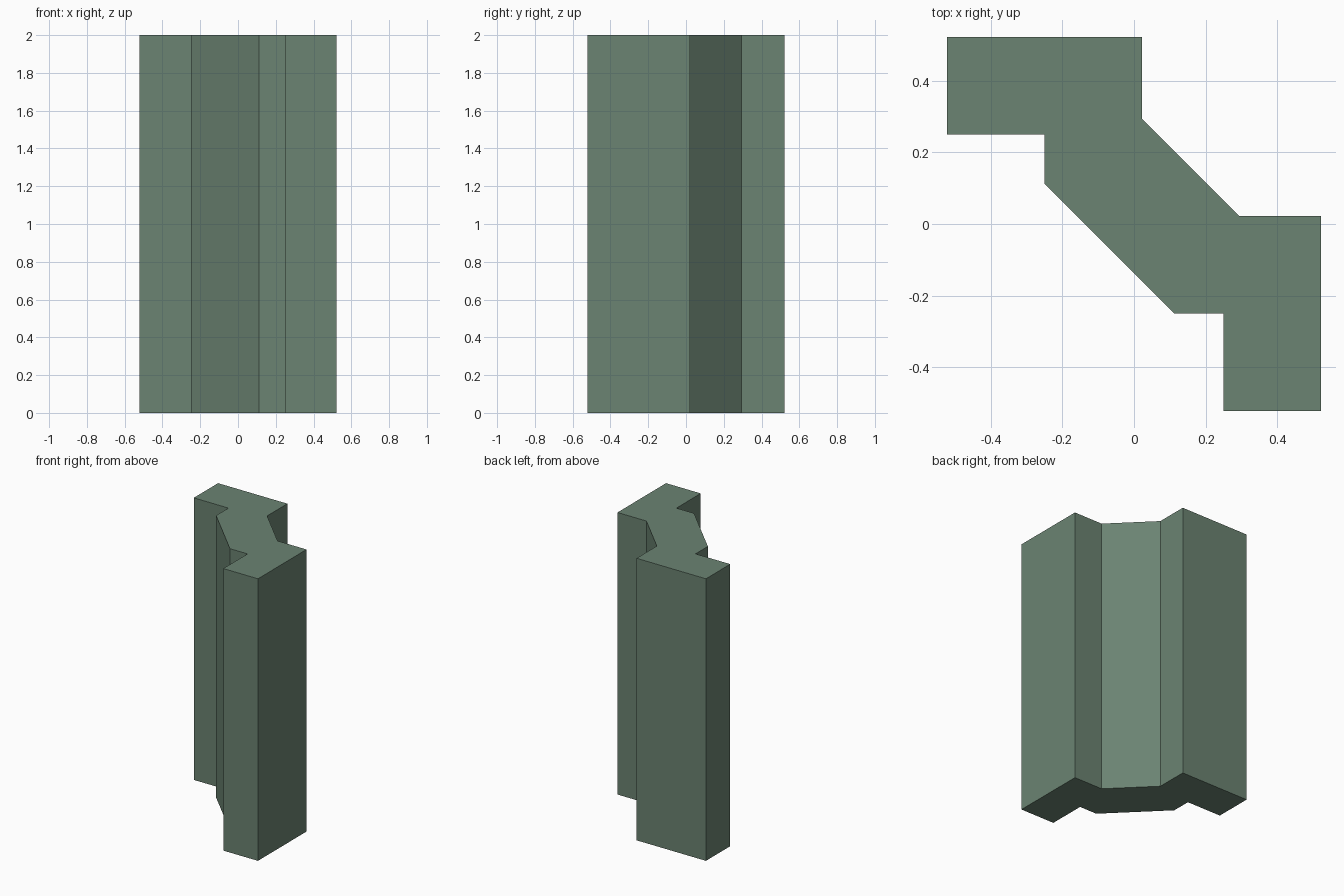
import bpy
import bmesh

HEIGHT = 2.0

cube = bpy.data.objects.get("Cube")
if cube:
    bpy.data.objects.remove(cube, do_unlink=True)

# Single muted green
color = (0.147, 0.227, 0.168, 1.0)
green = bpy.data.materials.new("muted_green")
green.use_nodes = True
green.diffuse_color = color
bsdf = next(n for n in green.node_tree.nodes if n.type == 'BSDF_PRINCIPLED')
bsdf.inputs["Base Color"].default_value = color
bsdf.inputs["Roughness"].default_value = 0.8

# Half of the plan outline; the other half mirrors it across the x = y diagonal
half = [(0.295, 0.022), (0.522, 0.022), (0.522, -0.522),
        (0.25, -0.522), (0.25, -0.25), (0.112, -0.25)]
outline = half + [(y, x) for x, y in reversed(half)]

# Extrude the plan into the corner wall
bm = bmesh.new()
base = bm.faces.new([bm.verts.new((x, y, 0)) for x, y in outline])
extruded = bmesh.ops.extrude_face_region(bm, geom=[base], use_keep_orig=True)
top_verts = [v for v in extruded["geom"] if isinstance(v, bmesh.types.BMVert)]
bmesh.ops.translate(bm, verts=top_verts, vec=(0, 0, HEIGHT))
bmesh.ops.recalc_face_normals(bm, faces=bm.faces)

mesh = bpy.data.meshes.new("corner_wall")
bm.to_mesh(mesh)
bm.free()
mesh.materials.append(green)
wall = bpy.data.objects.new("corner_wall", mesh)
bpy.context.collection.objects.link(wall)
